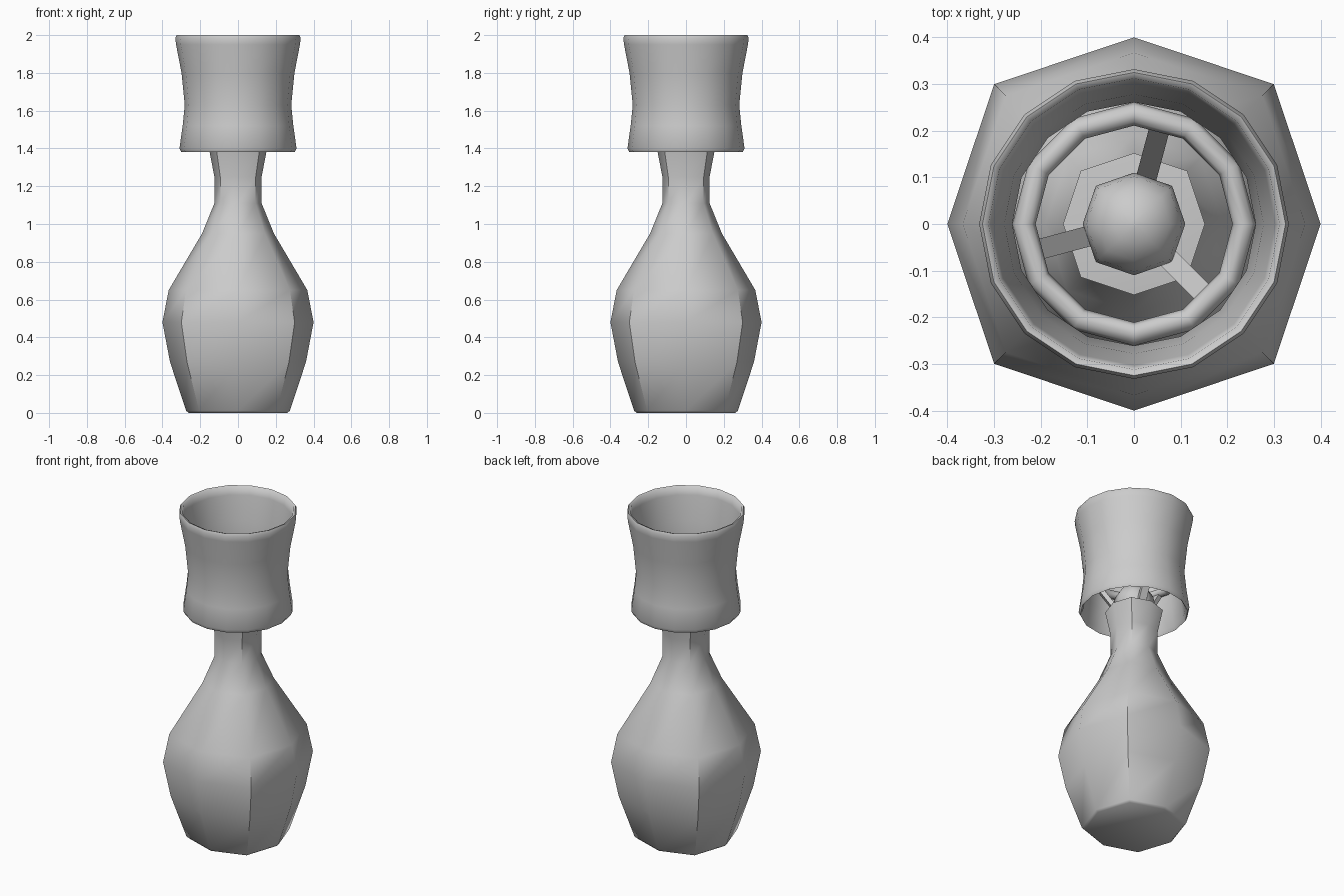
import bpy, bmesh, math
from mathutils import Vector

if "Cube" in bpy.data.objects:
    bpy.data.objects.remove(bpy.data.objects["Cube"])


def lathe(name, profile, sides, diag=1.0, closed=False, angle=40):
    """Spin (radius, z) points; diag scales the odd corners to make a squarish section."""
    bm = bmesh.new()
    rings = []
    for r, z in profile:
        ring = []
        for i in range(sides):
            a = 2 * math.pi * i / sides
            k = diag if i % 2 else 1.0
            ring.append(bm.verts.new((r * k * math.cos(a), r * k * math.sin(a), z)))
        rings.append(ring)
    pairs = list(zip(rings, rings[1:]))
    if closed:
        pairs.append((rings[-1], rings[0]))
    for lo, hi in pairs:
        for i in range(sides):
            j = (i + 1) % sides
            bm.faces.new((lo[i], lo[j], hi[j], hi[i]))
    if not closed:
        bm.faces.new(rings[0][::-1])
        bm.faces.new(rings[-1])
    return finish(name, bm, angle)


def finish(name, bm, angle):
    bmesh.ops.recalc_face_normals(bm, faces=bm.faces)
    me = bpy.data.meshes.new(name)
    bm.to_mesh(me)
    bm.free()
    ob = bpy.data.objects.new(name, me)
    bpy.context.collection.objects.link(ob)
    bpy.ops.object.select_all(action='DESELECT')
    ob.select_set(True)
    bpy.context.view_layer.objects.active = ob
    bpy.ops.object.shade_smooth_by_angle(angle=math.radians(angle))
    return ob


# Bottle body: squarish octagon, flared neck and flat lip
lathe("bottle_body", [(0.262, 0), (0.275, 0.012), (0.36, 0.27), (0.4, 0.48),
                      (0.367, 0.65), (0.19, 0.95), (0.125, 1.11), (0.125, 1.25),
                      (0.152, 1.39), (0.10, 1.395)], 8, diag=1.06, angle=50)

# Rounded stopper sitting in the neck
R = 0.11
stopper = [(R * math.cos(t), 1.44 + R * math.sin(t))
           for t in (math.radians(d) for d in (-30, 0, 22, 45, 67, 85))]
lathe("stopper", stopper, 8, diag=1.05, angle=60)

# Waisted open cup around the neck: outer wall, rounded rim, inner wall
lathe("cup", [(0.30, 1.38), (0.31, 1.40), (0.293, 1.52), (0.282, 1.63),
              (0.299, 1.80), (0.328, 1.95), (0.332, 1.985), (0.325, 2.0),
              (0.312, 1.995), (0.303, 1.95), (0.278, 1.80), (0.261, 1.63),
              (0.272, 1.52), (0.288, 1.40)], 16, closed=True, angle=60)

# Inner ring at the waist of the cup
ring = [(0.236 + 0.025 * math.cos(t), 1.61 + 0.025 * math.sin(t))
        for t in (math.pi * k / 4 for k in range(8))]
lathe("inner_ring", ring, 12, closed=True, angle=60)

# Three struts rising from the neck lip to the ring
for n, deg in enumerate((75, 195, 315)):
    a = math.radians(deg)
    out = Vector((math.cos(a), math.sin(a), 0))
    p = out * 0.09 + Vector((0, 0, 1.39))
    q = out * 0.235 + Vector((0, 0, 1.605))
    side = Vector((-math.sin(a), math.cos(a), 0)) * 0.022
    thick = (q - p).cross(side).normalized() * 0.013
    bm = bmesh.new()
    ends = [[bm.verts.new(c + s * side + t * thick)
             for s, t in ((-1, -1), (1, -1), (1, 1), (-1, 1))] for c in (p, q)]
    bm.faces.new(ends[0])
    bm.faces.new(ends[1])
    for i in range(4):
        j = (i + 1) % 4
        bm.faces.new((ends[0][i], ends[0][j], ends[1][j], ends[1][i]))
    finish(f"strut_{n + 1}", bm, 30)
